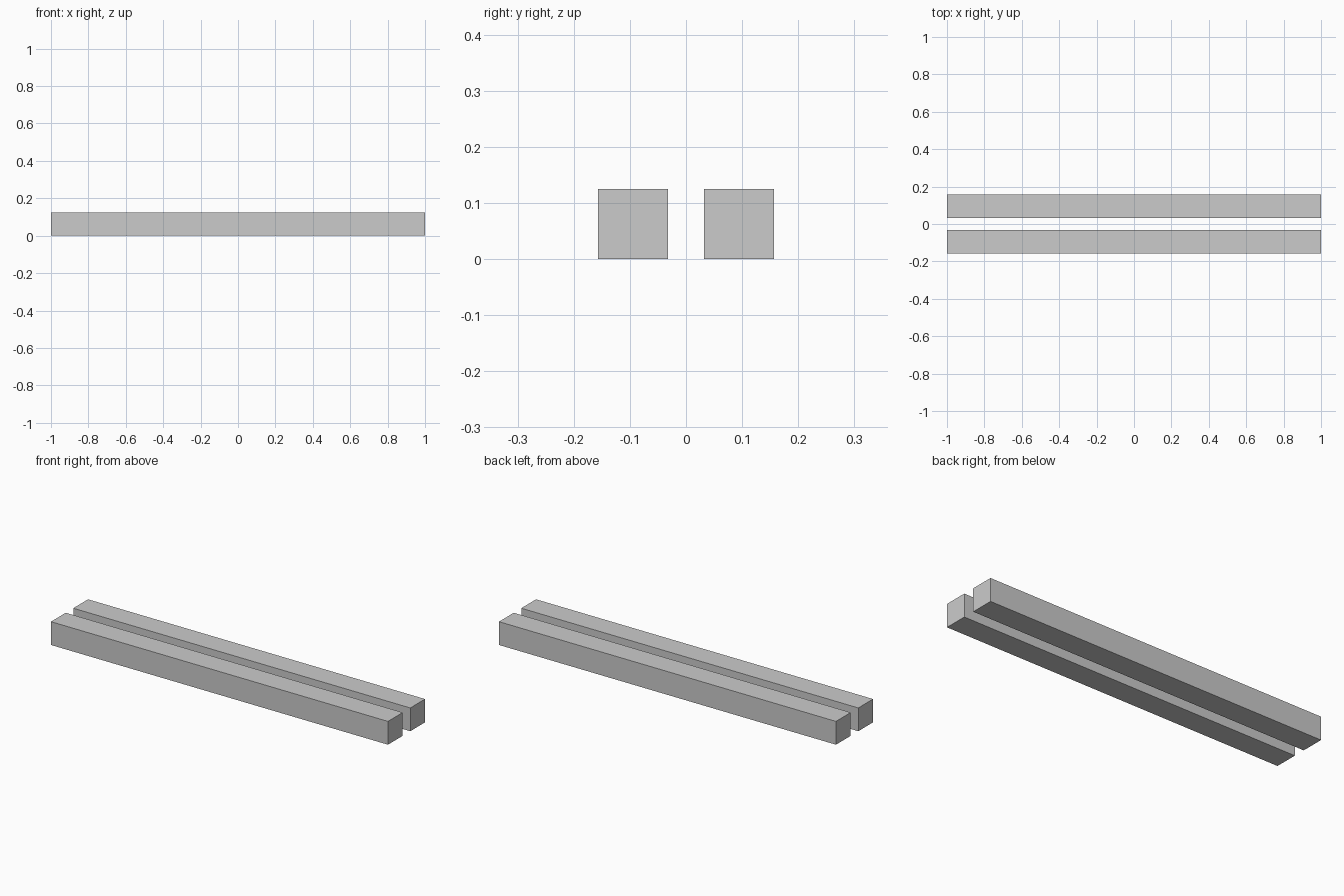
import bpy

if "Cube" in bpy.data.objects:
    bpy.data.objects.remove(bpy.data.objects["Cube"])

LENGTH, SIDE, GAP = 2.0, 0.125, 0.064


def add_bar(name, y):
    # Square bar lying along x and resting on z = 0
    bpy.ops.mesh.primitive_cube_add(size=1, location=(0, y, SIDE / 2))
    bar = bpy.context.object
    bar.name = name
    bar.scale = (LENGTH, SIDE, SIDE)
    bpy.ops.object.transform_apply(location=False, rotation=False, scale=True)


# Two parallel bars, either side of the centre gap
for name, side in (("front_bar", -1), ("back_bar", 1)):
    add_bar(name, side * (GAP + SIDE) / 2)
